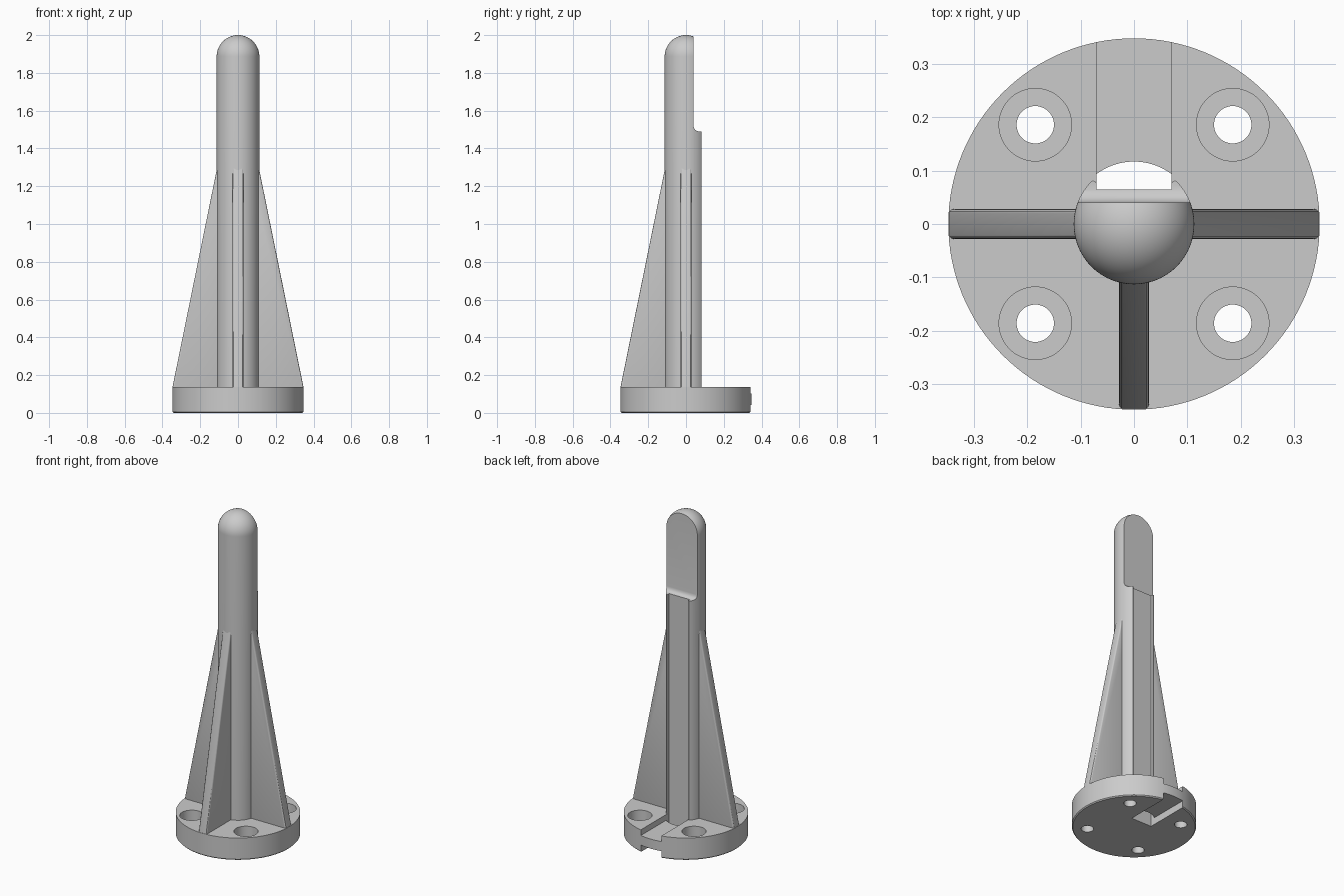
import bpy, bmesh
from math import pi, sin, cos, radians
from mathutils import Matrix, Vector

cube = bpy.data.objects.get("Cube")
if cube:
    bpy.data.objects.remove(cube, do_unlink=True)

BASE_R, BASE_H = 0.348, 0.137
COL_R, TOP = 0.113, 2.0
SLOT, FLOOR = 0.07, 0.065       # groove half width, groove floor y

grey = bpy.data.materials.new("plain grey")
grey.use_nodes = True
colour = (0.6, 0.6, 0.6, 1)
grey.diffuse_color = colour
grey.node_tree.nodes["Principled BSDF"].inputs["Base Color"].default_value = colour


def make(name, bm):
    bmesh.ops.recalc_face_normals(bm, faces=bm.faces)
    mesh = bpy.data.meshes.new(name)
    bm.to_mesh(mesh)
    bm.free()
    mesh.materials.append(grey)
    ob = bpy.data.objects.new(name, mesh)
    bpy.context.collection.objects.link(ob)
    return ob


def lathe(name, profile, steps=96):
    """Revolve (radius, z) points, which start and end on the axis."""
    bm = bmesh.new()
    verts = [bm.verts.new((r, 0, z)) for r, z in profile]
    edges = [bm.edges.new(pair) for pair in zip(verts, verts[1:])]
    bmesh.ops.spin(bm, geom=verts + edges, cent=(0, 0, 0), axis=(0, 0, 1),
                   angle=2 * pi, steps=steps)
    bmesh.ops.remove_doubles(bm, verts=bm.verts, dist=1e-5)
    return make(name, bm)


def prism(name, points, low, high, place):
    """Extrude a 2D outline; place(a, b, t) gives the 3D position."""
    bm = bmesh.new()
    face = bm.faces.new([bm.verts.new(place(a, b, low)) for a, b in points])
    shift = Vector(place(0, 0, high)) - Vector(place(0, 0, low))
    new = bmesh.ops.extrude_face_region(bm, geom=[face])["geom"]
    moved = [v for v in new if isinstance(v, bmesh.types.BMVert)]
    bmesh.ops.translate(bm, verts=moved, vec=shift)
    return make(name, bm)


def upright(a, b, t):
    return (a, b, t)


def along_x(a, b, t):
    return (t, a, b)


def along_y(a, b, t):
    return (a, t, b)


def disc(x, y, r, n=48):
    return [(x + r * cos(2 * pi * i / n), y + r * sin(2 * pi * i / n)) for i in range(n)]


def rect(x0, x1, y0, y1):
    return [(x0, y0), (x1, y0), (x1, y1), (x0, y1)]


def activate(ob):
    bpy.ops.object.select_all(action='DESELECT')
    ob.select_set(True)
    bpy.context.view_layer.objects.active = ob


def cut(ob, cutter):
    cutter.hide_render = True
    mod = ob.modifiers.new("cut", 'BOOLEAN')
    mod.operation, mod.solver, mod.object = 'DIFFERENCE', 'EXACT', cutter
    activate(ob)
    bpy.ops.object.modifier_apply(modifier=mod.name)
    bpy.data.objects.remove(cutter, do_unlink=True)


def smooth(ob):
    activate(ob)
    bpy.ops.object.shade_smooth_by_angle(angle=radians(30))


# Round base with a softened lower rim
base = lathe("base", [(0, 0), (BASE_R - 0.006, 0), (BASE_R, 0.006),
                      (BASE_R, BASE_H), (0, BASE_H)], 128)

# Counterbored screw holes
for sx in (-1, 1):
    for sy in (-1, 1):
        x, y = sx * 0.185, sy * 0.186
        cut(base, prism("hole_cutter", disc(x, y, 0.035), -0.1, 0.3, upright))
        cut(base, prism("counterbore_cutter", disc(x, y, 0.068), 0.07, 0.3, upright))

# Cable passage: opening behind the column, slots above and below a bridge
arc = [(0.117 * sin(a), 0.117 * cos(a))
       for a in (radians(36.7) * (1 - i / 8) for i in range(17))]
cut(base, prism("opening_cutter", [(-SLOT, FLOOR), (SLOT, FLOOR)] + arc, -0.1, 0.3, upright))
for low, high in ((0.102, 0.3), (-0.1, 0.043)):
    cut(base, prism("slot_cutter", rect(-SLOT, SLOT, FLOOR, 0.5), low, high, upright))
smooth(base)

# Column with a domed end
dome = [(COL_R * cos(pi / 2 * i / 20), TOP - COL_R + COL_R * sin(pi / 2 * i / 20))
        for i in range(20)]
column = lathe("column", [(0, 0.125), (COL_R, 0.125)] + dome + [(0, TOP)])

# Rear groove between two rounded ridges
side = [(SLOT, FLOOR), (SLOT, 0.076), (0.0725, 0.08), (0.077, 0.0815),
        (0.081, 0.08), (0.086, 0.0755), (0.12, 0.2)]
groove = side + [(-x, y) for x, y in reversed(side)]
cut(column, prism("groove_cutter", groove, 0, 1.6, upright))

# Flat upper back ending in a filleted shelf
fillet = [(0.07 - 0.03 * cos(pi / 2 * i / 6), 1.52 - 0.03 * sin(pi / 2 * i / 6))
          for i in range(7)]
cut(column, prism("flat_cutter", [(0.04, 2.2)] + fillet + [(0.3, 1.49), (0.3, 2.2)],
                  -0.3, 0.3, along_x))
smooth(column)

# Three tapered ribs with rounded edges
outline = [(0.04, 0.12), (0.346, 0.12), (0.346, 0.14), (0.11, 1.3), (0.1, 1.35), (0.04, 1.35)]
for name, angle in (("left_rib", 0), ("right_rib", pi), ("front_rib", -pi / 2)):
    rib = prism(name, outline, -0.028, 0.028, along_y)
    rib.data.transform(Matrix.Rotation(angle, 4, 'Z'))
    bevel = rib.modifiers.new("round", 'BEVEL')
    bevel.width, bevel.segments = 0.008, 3
    activate(rib)
    bpy.ops.object.modifier_apply(modifier=bevel.name)
    smooth(rib)
